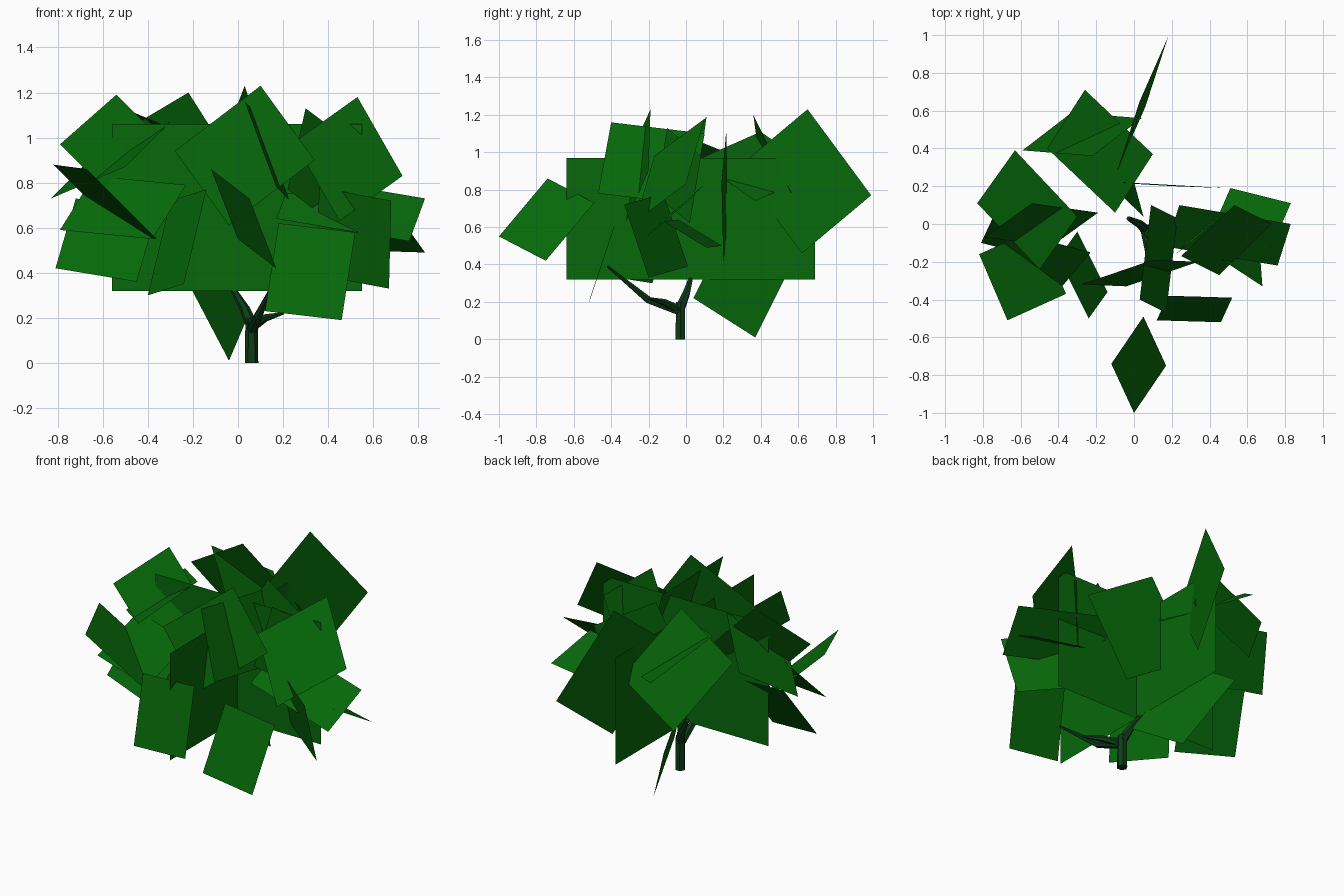
import bpy
import bmesh
import math
from mathutils import Vector

default_cube = bpy.data.objects.get("Cube")
if default_cube:
    bpy.data.objects.remove(default_cube, do_unlink=True)


def make_material(name, colour):
    material = bpy.data.materials.new(name)
    material.use_nodes = True
    material.diffuse_color = (*colour, 1)
    shader = next(n for n in material.node_tree.nodes if n.type == "BSDF_PRINCIPLED")
    shader.inputs["Base Color"].default_value = (*colour, 1)
    shader.inputs["Roughness"].default_value = 1
    return material


LEAF_GREEN = make_material("leaf_green", (.002, .14, .003))
BARK_GREEN = make_material("dark_bark_green", (.004, .045, .008))
CROWN_CENTRE = Vector((0, 0, .4))


def finish_object(name, mesh_builder, material):
    mesh = bpy.data.meshes.new(name)
    mesh_builder.to_mesh(mesh)
    mesh_builder.free()
    mesh.materials.append(material)
    result = bpy.data.objects.new(name, mesh)
    bpy.context.collection.objects.link(result)
    return result


def leaf_card(name, first, second, third):
    """Flat leaf card from three corners, facing out of the crown;
    the fourth corner completes the parallelogram."""
    a, b, c = Vector(first), Vector(second), Vector(third)
    corners = [a, b, c, a + c - b]
    normal = (b - a).cross(c - b)
    if normal.dot((a + c) / 2 - CROWN_CENTRE) < 0:
        corners.reverse()
    builder = bmesh.new()
    builder.faces.new([builder.verts.new(corner) for corner in corners])
    return finish_object(name, builder, LEAF_GREEN)


def branch(name, path, radii, sides=6):
    """Tapered limb with a polygonal section along a path."""
    builder = bmesh.new()
    points = [Vector(point) for point in path]
    rings = []
    for index, (point, radius) in enumerate(zip(points, radii)):
        before = points[max(index - 1, 0)]
        after = points[min(index + 1, len(points) - 1)]
        turn = (after - before).to_track_quat("Z", "Y")
        ring = []
        for side in range(sides):
            angle = math.tau * side / sides
            offset = Vector((math.cos(angle), math.sin(angle), 0)) * radius
            ring.append(builder.verts.new(point + turn @ offset))
        rings.append(ring)
    for lower, upper in zip(rings, rings[1:]):
        for side in range(sides):
            following = (side + 1) % sides
            builder.faces.new((lower[side], lower[following], upper[following], upper[side]))
    builder.faces.new(list(reversed(rings[0])))
    builder.faces.new(rings[-1])
    return finish_object(name, builder, BARK_GREEN)


# Trunk and forked limbs
branch("trunk", [(.06, -.03, 0), (.06, -.03, .2)], (.03, .027))
branch("back_limb", [(.06, -.03, .17), (.03, 0, .24), (-.03, .03, .34)], (.027, .022, .012))
branch("front_limb", [(.06, -.03, .15), (.09, -.2, .21), (.18, -.42, .39)], (.026, .02, .006))
branch("side_limb", [(.06, -.04, .16), (.12, -.12, .2), (.2, -.2, .22)], (.024, .018, .006))

# Two upright cards crossing at the middle of the crown
leaf_card("crown_card_across", (-.56, .01, .32), (.55, .01, .32), (.55, .01, 1.06))
leaf_card("crown_card_along", (-.01, -.64, .32), (-.01, .69, .32), (-.01, .69, .97))

# Back leaf cards
leaf_card("back_sloping_leaf", (-.46, .4, 1.11), (-.1, .06, .96), (.1, .37, .74))
leaf_card("back_steep_leaf", (-.59, .39, .98), (-.22, .36, 1.2), (.04, .56, .79))
leaf_card("back_tall_leaf", (.03, .65, 1.23), (.18, .99, .77), (.06, .62, .46))
leaf_card("back_low_leaf", (.05, .04, .22), (-.04, .37, .01), (-.25, .57, .41))
leaf_card("back_upright_leaf", (.05, .215, 1.11), (.49, .19, .84), (.22, .2, .4))

# Front leaf cards
leaf_card("front_top_leaf", (.1, -.19, 1.23), (.34, -.2, .9), (-.04, -.33, .61))
leaf_card("front_low_leaf", (.18, -.38, .62), (.52, -.39, .58), (.46, -.52, .19))
leaf_card("front_outer_leaf", (-.12, -.74, .86), (0, -1, .55), (.17, -.75, .42))
leaf_card("front_long_leaf", (.09, .1, 1.1), (.03, -.4, 1.16), (.17, -.47, .78))

# Leaf cards on the +x side
leaf_card("left_top_leaf", (.53, .1, 1.18), (.73, 0, .83), (.45, -.27, .63))
leaf_card("left_inner_leaf", (.3, -.1, 1.13), (.22, -.16, .77), (.42, .02, .62))
leaf_card("left_low_leaf", (.68, -.33, .72), (.67, -.2, .33), (.35, .01, .39))
leaf_card("left_tip_leaf", (.51, .19, .5), (.83, .11, .49), (.73, -.12, .63))
leaf_card("left_flat_leaf", (.24, .1, .83), (.83, 0, .73), (.76, -.22, .54))

# Leaf cards on the -x side
leaf_card("right_top_leaf", (-.79, -.07, .97), (-.54, .11, 1.19), (-.19, .06, .84))
leaf_card("right_back_leaf", (-.83, .11, .73), (-.63, .39, .93), (-.3, .04, 1.07))
leaf_card("right_outer_leaf", (-.82, -.16, .88), (-.67, -.51, .86), (-.36, -.37, .55))
leaf_card("right_middle_leaf", (-.79, -.22, .59), (-.38, -.33, .55), (-.23, -.15, .79))
leaf_card("right_low_leaf", (-.72, .09, .73), (-.81, -.1, .42), (-.45, -.19, .36))
leaf_card("right_front_leaf", (-.3, -.04, .72), (-.14, -.36, .77), (-.24, -.5, .35))
